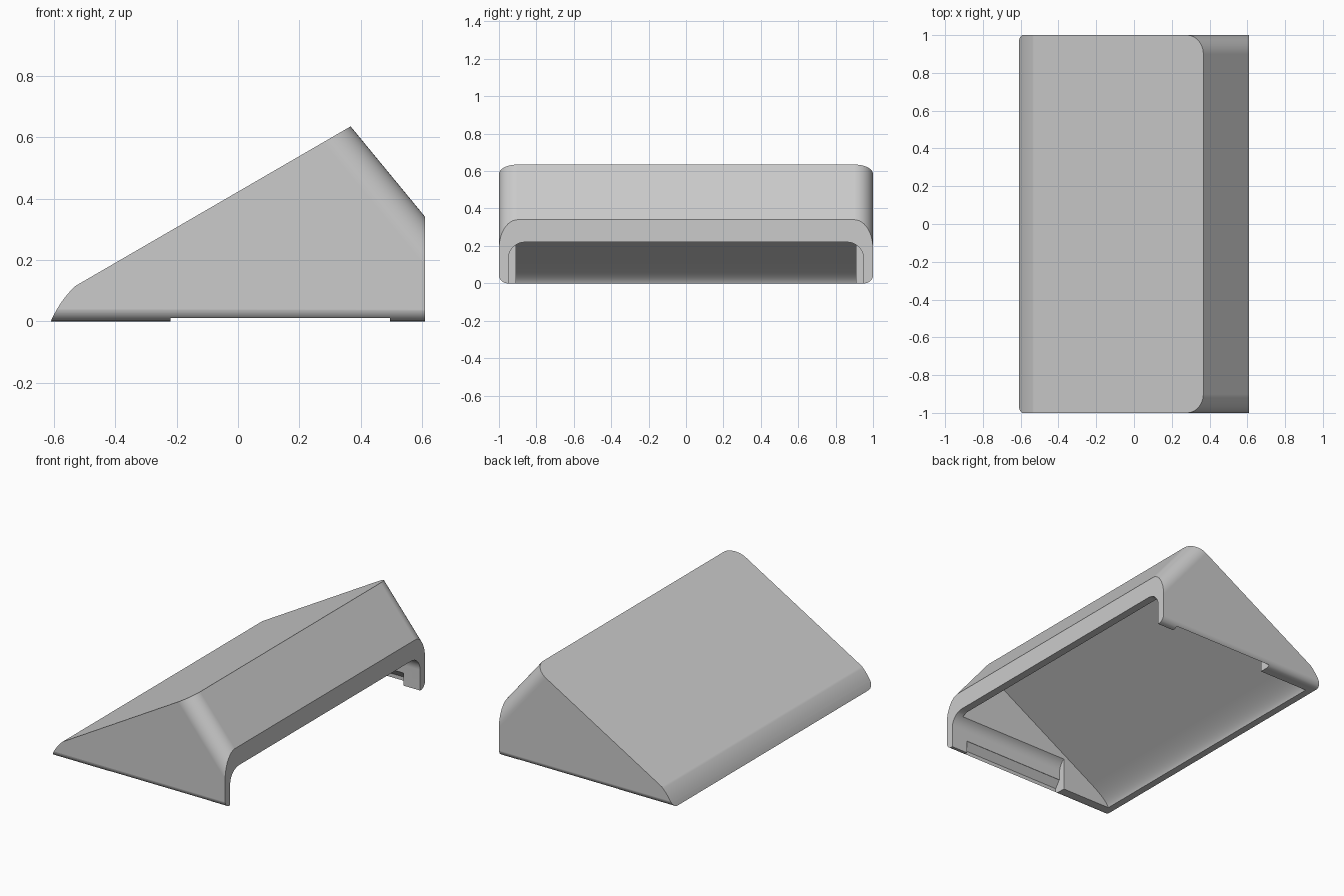
import bpy, bmesh, math
from mathutils import Vector

cube = bpy.data.objects.get("Cube")
if cube:
    bpy.data.objects.remove(cube, do_unlink=True)

grey = bpy.data.materials.new("plain grey")
grey.use_nodes = True
colour = (0.6, 0.6, 0.6, 1)
grey.diffuse_color = colour
grey.node_tree.nodes["Principled BSDF"].inputs["Base Color"].default_value = colour


def prism(name, points, sweep):
    """Closed solid made by sweeping a flat outline along a vector."""
    bm = bmesh.new()
    face = bm.faces.new([bm.verts.new(p) for p in points])
    grown = bmesh.ops.extrude_face_region(bm, geom=[face])
    verts = [v for v in grown["geom"] if isinstance(v, bmesh.types.BMVert)]
    bmesh.ops.translate(bm, verts=verts, vec=sweep)
    bmesh.ops.recalc_face_normals(bm, faces=bm.faces)
    mesh = bpy.data.meshes.new(name)
    bm.to_mesh(mesh)
    bm.free()
    obj = bpy.data.objects.new(name, mesh)
    bpy.context.collection.objects.link(obj)
    mesh.materials.append(grey)
    return obj


def side_prism(name, outline, half):
    return prism(name, [(x, -half, z) for x, z in outline], Vector((0, 2 * half, 0)))


def combine(target, tool, operation):
    mod = target.modifiers.new("shape", "BOOLEAN")
    mod.operation = operation
    mod.solver = "EXACT"
    mod.object = tool
    bpy.context.view_layer.objects.active = target
    bpy.ops.object.modifier_apply(modifier=mod.name)
    bpy.data.objects.remove(tool, do_unlink=True)


def curve(a, b, c, steps=10):
    a, b, c = Vector(a), Vector(b), Vector(c)
    ts = [i / steps for i in range(steps + 1)]
    return [tuple(a * (1 - t) ** 2 + b * 2 * t * (1 - t) + c * t * t) for t in ts]


def rounded_top(half, top, radius, bottom, steps=12):
    """Outline of (across, up) pairs with its two upper corners rounded."""
    right = [(half - radius + radius * math.cos(math.pi / 2 * i / steps),
              top - radius + radius * math.sin(math.pi / 2 * i / steps))
             for i in range(steps + 1)]
    right = [(half, bottom)] + right
    return right + [(-y, u) for y, u in reversed(right)]


# Outer wedge
outer = curve((-0.61, 0), (-0.58, 0.068), (-0.53, 0.115))
outer += [(0.367, 0.635), (0.61, 0.34), (0.61, 0)]
shell = side_prism("wedge_cover", outer, 1.1)

# Rounded ends that follow the steep slope
slope = Vector((0.243, 0, -0.295)).normalized()
normal = Vector((-slope.z, 0, slope.x))
level = normal.dot(Vector((0.61, 0, 0.34)))
ends = [normal * n + Vector((0, y, 0)) - slope * 3
        for y, n in rounded_top(1, level, 0.1, -3)]
combine(shell, prism("end_rounding", ends, slope * 6), "INTERSECT")

# Softened lower side edges
foot = [(-1, y, -z) for y, z in rounded_top(1.0004, 0, 0.045, -1)]
combine(shell, prism("foot_rounding", foot, Vector((2, 0, 0))), "INTERSECT")

# Hollow inside, open below, with a rim left at the tall side
inner = [(-0.565, -0.1)] + curve((-0.565, 0), (-0.55, 0.044), (-0.43, 0.114))
inner += [(0.355, 0.57), (0.56, 0.322), (0.56, -0.1)]
combine(shell, side_prism("hollow", inner, 0.91), "DIFFERENCE")

# Arched pocket that opens through the tall side
arch = [(-0.22, y, z) for y, z in rounded_top(0.95, 0.22, 0.09, -0.1)]
combine(shell, prism("pocket", arch, Vector((1, 0, 0))), "DIFFERENCE")

# Wedge-shaped recess inside each end wall, thinning its lower edge
for side in (-1, 1):
    section = [(0.93, 0.08), (0.952, 0.08), (0.985, 0.035), (0.985, -0.1), (0.93, -0.1)]
    points = [(-0.22, side * y, z) for y, z in section]
    combine(shell, prism("recess", points, Vector((0.715, 0, 0))), "DIFFERENCE")

# Smooth rounded parts, crisp edges
bpy.ops.object.select_all(action="DESELECT")
shell.select_set(True)
bpy.context.view_layer.objects.active = shell
bpy.ops.object.shade_smooth_by_angle(angle=math.radians(25))
weighted = shell.modifiers.new("even_shading", "WEIGHTED_NORMAL")
weighted.keep_sharp = True
